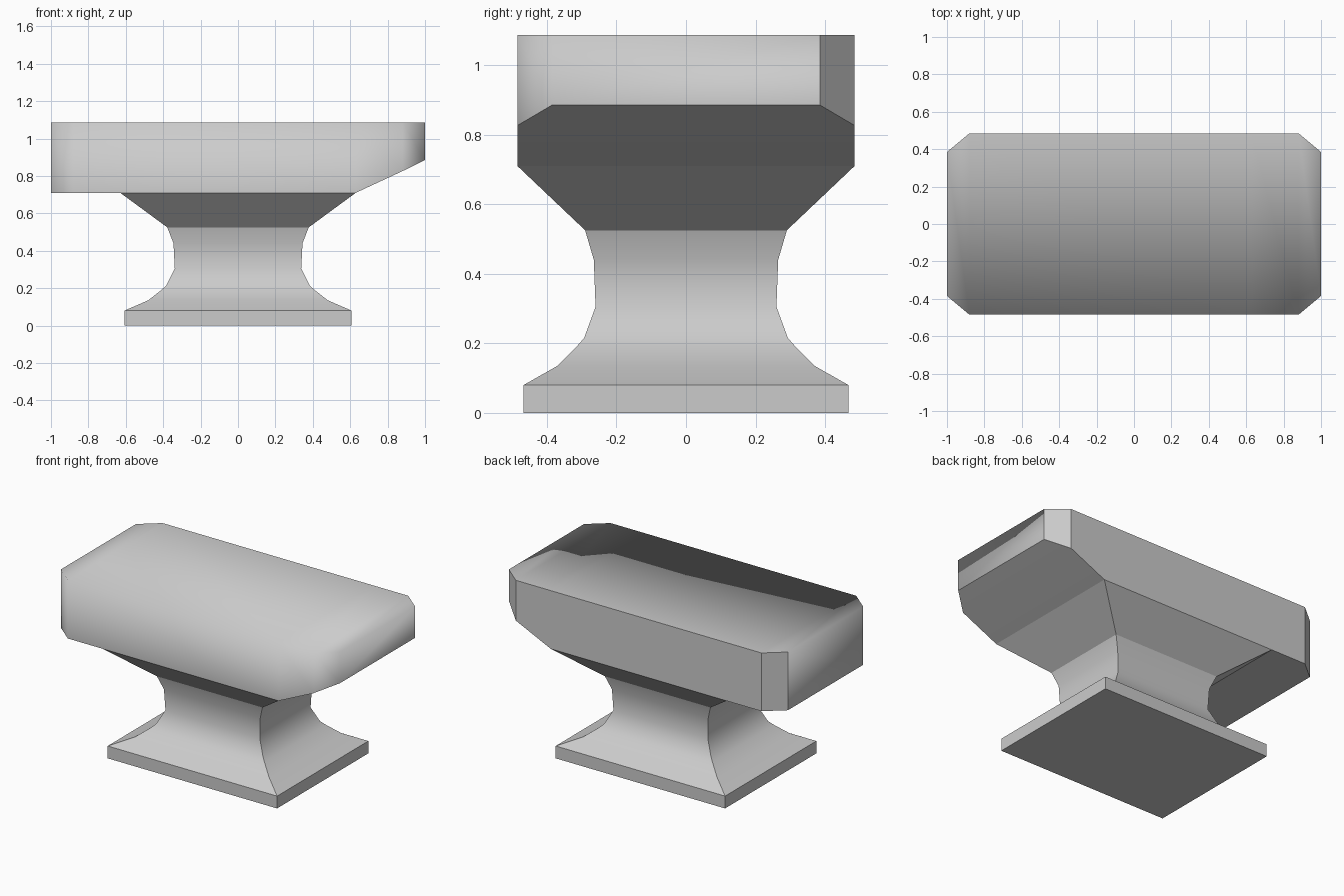
import bpy, bmesh, math

if "Cube" in bpy.data.objects:
    bpy.data.objects.remove(bpy.data.objects["Cube"])


def loft(name, rings, sharp_rule, cap_end=True):
    """Skin a row of four-cornered sections into one mesh."""
    bm = bmesh.new()
    rows = [[bm.verts.new(p) for p in ring] for ring in rings]
    for a, b in zip(rows, rows[1:]):
        for i in range(4):
            j = (i + 1) % 4
            bm.faces.new((a[i], a[j], b[j], b[i]))
    bm.faces.new(rows[0])
    if cap_end:
        bm.faces.new(rows[-1])
    bmesh.ops.recalc_face_normals(bm, faces=bm.faces)
    bm.normal_update()
    for f in bm.faces:
        f.smooth = True
    for e in bm.edges:
        if len(e.link_faces) == 2:
            e.smooth = not sharp_rule(e)
    mesh = bpy.data.meshes.new(name)
    bm.to_mesh(mesh)
    bm.free()
    obj = bpy.data.objects.new(name, mesh)
    bpy.context.collection.objects.link(obj)
    return obj


def sharp_by_angle(edge):
    return edge.calc_face_angle() > math.radians(30)


def sharp_back_and_underside(edge):
    # the top, ends and front blend softly; back and underside stay crisp
    hard = any(f.normal.y > 0.1 or f.normal.z < -0.1 for f in edge.link_faces)
    return hard and edge.calc_face_angle() > math.radians(15)


# Pedestal: plinth, waisted neck and flare (half width, half depth, height)
profile = [(0.607, 0.467, 0.0), (0.607, 0.467, 0.08), (0.48, 0.37, 0.135),
           (0.41, 0.315, 0.19), (0.383, 0.293, 0.215), (0.338, 0.26, 0.305),
           (0.345, 0.265, 0.44), (0.378, 0.29, 0.525), (0.63, 0.485, 0.71)]
loft("pedestal",
     [[(-x, -y, z), (x, -y, z), (x, y, z), (-x, y, z)] for x, y, z in profile],
     sharp_by_angle, cap_end=False)

# Head: clipped corners and a rising underside at the right end
# (position along x, half depth, underside height)
TOP = 1.087
stations = [(-1.0, 0.385, 0.71), (-0.88, 0.485, 0.71), (0.63, 0.485, 0.71),
            (0.88, 0.485, 0.826), (1.0, 0.385, 0.885)]
loft("head",
     [[(x, -y, z), (x, y, z), (x, y, TOP), (x, -y, TOP)] for x, y, z in stations],
     sharp_back_and_underside)
